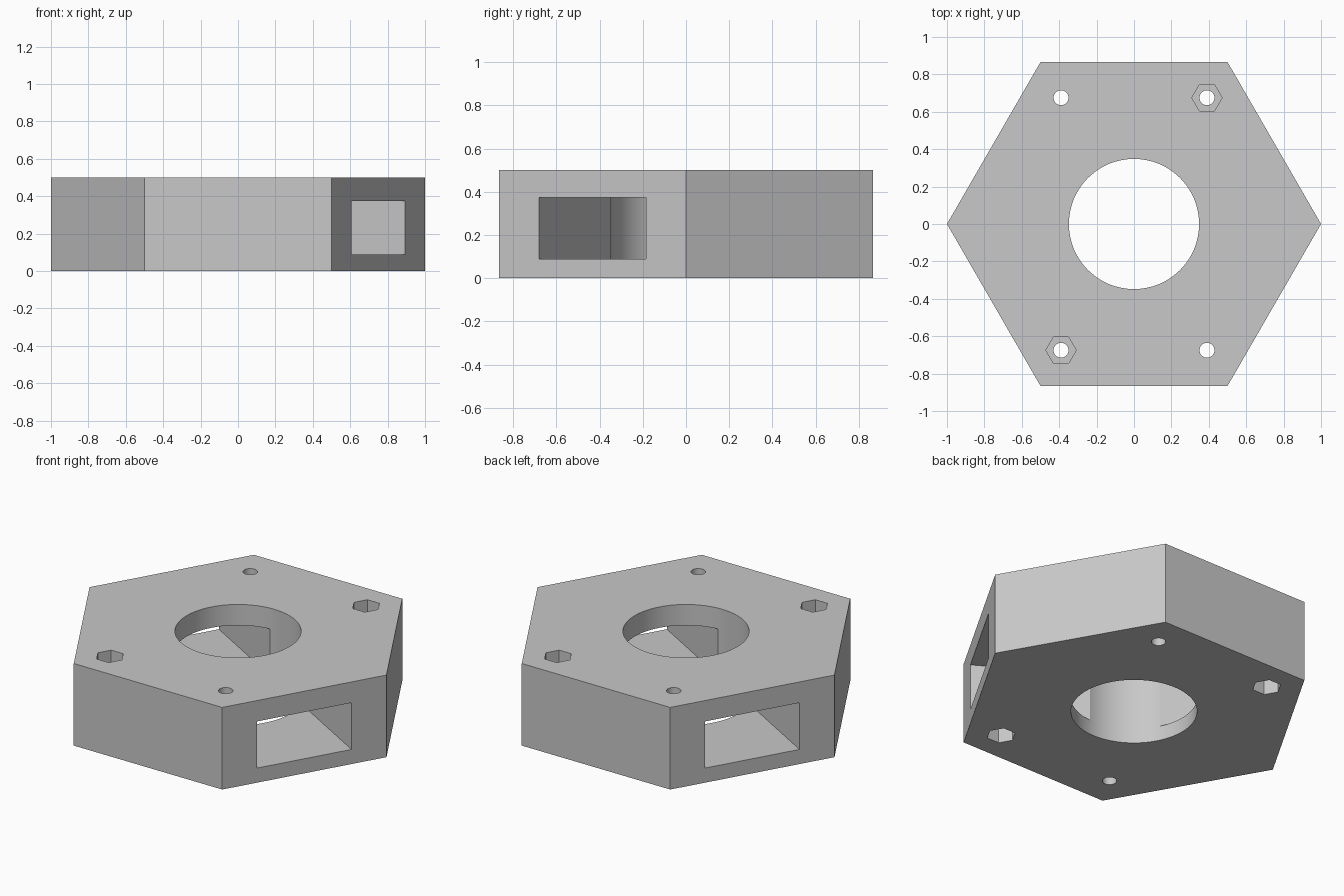
import bpy
from math import radians

default = bpy.data.objects.get("Cube")
if default:
    bpy.data.objects.remove(default, do_unlink=True)

HEIGHT = 0.5
HOLE_X, HOLE_Y = 0.39, 0.675
NUT_DEPTH = 0.1

grey = bpy.data.materials.new("plain_grey")
grey.use_nodes = True
colour = (0.58, 0.58, 0.58, 1)
grey.diffuse_color = colour
grey.node_tree.nodes["Principled BSDF"].inputs["Base Color"].default_value = colour


def prism(name, sides, radius, x, y, z_low, z_high):
    """Upright prism; six-sided ones have corners on the x axis."""
    bpy.ops.mesh.primitive_cylinder_add(
        vertices=sides, radius=radius, depth=z_high - z_low,
        location=(x, y, (z_low + z_high) / 2), rotation=(0, 0, radians(90)))
    ob = bpy.context.object
    ob.name = name
    ob.data.materials.append(grey)
    return ob


def cut(target, cutter):
    """Subtract the cutter from the target, then discard it."""
    cutter.hide_render = True
    mod = target.modifiers.new(cutter.name, 'BOOLEAN')
    mod.operation = 'DIFFERENCE'
    mod.solver = 'EXACT'
    mod.object = cutter
    bpy.context.view_layer.objects.active = target
    bpy.ops.object.modifier_apply(modifier=mod.name)
    bpy.data.objects.remove(cutter, do_unlink=True)


# Hexagonal body with a large central bore
body = prism("hexagonal_body", 6, 1, 0, 0, 0, HEIGHT)
cut(body, prism("central_bore", 96, 0.348, 0, 0, -0.1, HEIGHT + 0.1))

# Rectangular duct running right through two opposite sides
bpy.ops.mesh.primitive_cube_add(size=1, location=(0, 0, 0.231),
                                rotation=(0, 0, radians(-30)))
duct = bpy.context.object
duct.name = "side_duct"
duct.scale = (2.2, 0.574, 0.284)
duct.data.materials.append(grey)
cut(body, duct)

# Corner bolt holes, with nut pockets alternating between top and underside
for sx in (-1, 1):
    for sy in (-1, 1):
        x, y = sx * HOLE_X, sy * HOLE_Y
        cut(body, prism("bolt_hole", 32, 0.04, x, y, -0.1, HEIGHT + 0.1))
        if sx == sy:
            low, high = HEIGHT - NUT_DEPTH, HEIGHT + 0.1
        else:
            low, high = -0.1, NUT_DEPTH
        cut(body, prism("nut_pocket", 6, 0.081, x, y, low, high))

# Round bores shade smoothly while every edge stays sharp
bpy.ops.object.select_all(action='DESELECT')
body.select_set(True)
bpy.context.view_layer.objects.active = body
bpy.ops.object.shade_smooth_by_angle(angle=radians(25))
